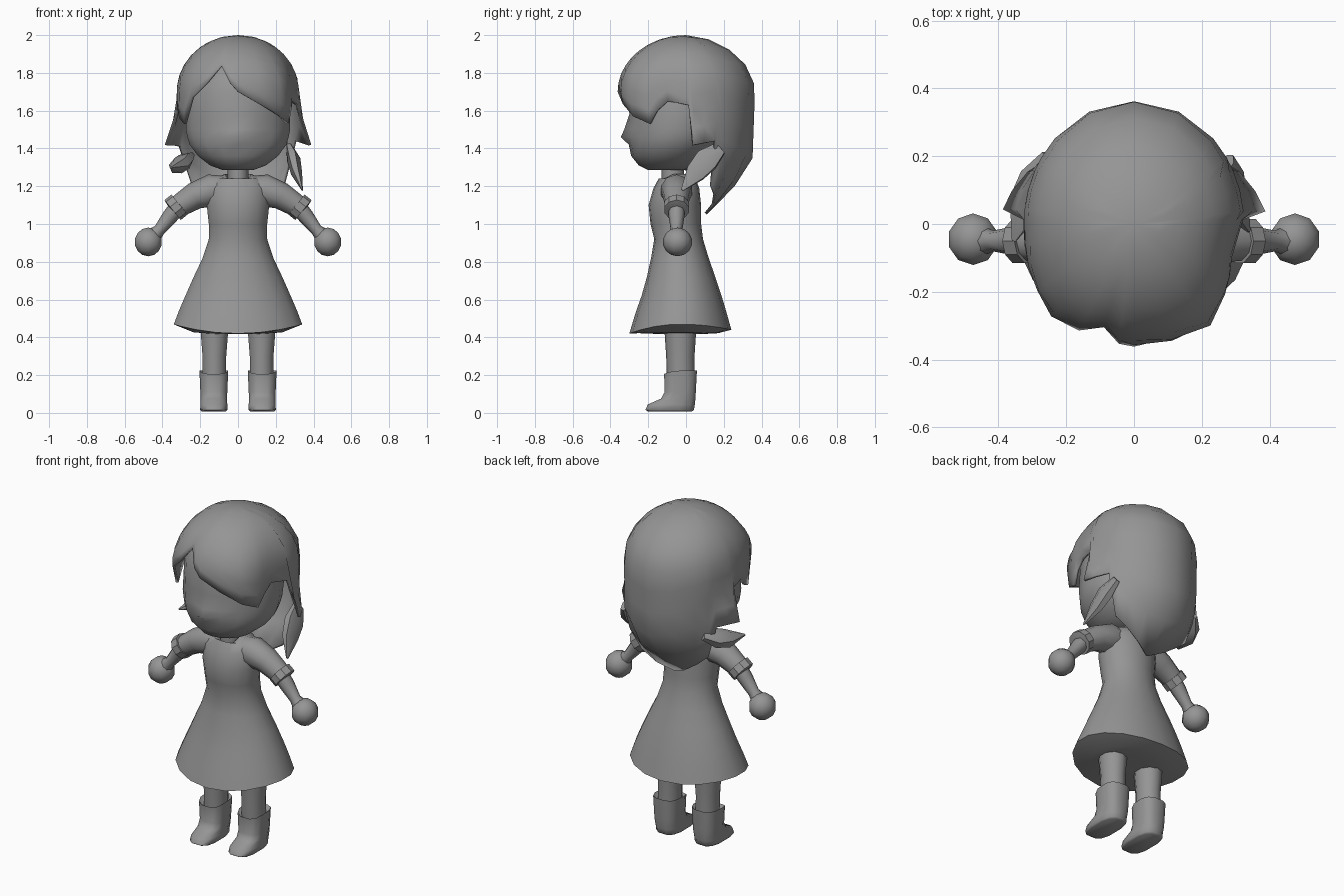
import bpy, bmesh
from math import sin, cos, pi, radians, sqrt
from mathutils import Vector

cube = bpy.data.objects.get("Cube")
if cube:
    bpy.data.objects.remove(cube, do_unlink=True)

grey = bpy.data.materials.new("plain grey")
grey.use_nodes = True
grey.diffuse_color = (0.3, 0.3, 0.3, 1)
grey.node_tree.nodes["Principled BSDF"].inputs["Base Color"].default_value = (0.3, 0.3, 0.3, 1)


def finish(name, bm, angle=50):
    bmesh.ops.recalc_face_normals(bm, faces=bm.faces)
    mesh = bpy.data.meshes.new(name)
    bm.to_mesh(mesh)
    bm.free()
    mesh.materials.append(grey)
    ob = bpy.data.objects.new(name, mesh)
    bpy.context.collection.objects.link(ob)
    bpy.ops.object.select_all(action='DESELECT')
    ob.select_set(True)
    bpy.context.view_layer.objects.active = ob
    bpy.ops.object.shade_smooth_by_angle(angle=radians(angle))
    return ob


def bridge(bm, loops):
    rings = [[bm.verts.new(p) for p in loop] for loop in loops]
    n = len(rings[0])
    for a, b in zip(rings, rings[1:]):
        for i in range(n):
            j = (i + 1) % n
            bm.faces.new((a[i], a[j], b[j], b[i]))
    bm.faces.new(rings[0])
    bm.faces.new(rings[-1])


def power(v, e):
    return abs(v) ** e * (1 if v > 0 else -1)


# Upright loft: each ring is (height, half width, front y, back y, front lift, side lift)
def loft(name, rings, n=16, x=0, boxy=1.0, angle=50):
    loops = []
    for z, w, yf, yb, *lift in rings:
        front, side = (lift + [0, 0])[:2]
        loop = []
        for i in range(n):
            a = 2 * pi * (i + 0.5 * (boxy < 1)) / n
            s, c = power(sin(a), boxy), power(cos(a), boxy)
            y = (yf + yb) / 2 - c * (yb - yf) / 2
            loop.append((x + w * s, y, z + front * max(c, 0) ** 2 + side * s * s))
        loops.append(loop)
    bm = bmesh.new()
    bridge(bm, loops)
    return finish(name, bm, angle)


# Round tube through (point, radius) stations
def tube(name, stations, n=8, flat=1.0, angle=50):
    pts = [Vector(p) for p, r in stations]
    loops = []
    for i, (p, r) in enumerate(stations):
        d = (pts[min(i + 1, len(pts) - 1)] - pts[max(i - 1, 0)]).normalized()
        u = d.cross(Vector((0, 1, 0))).normalized()
        v = d.cross(u)
        loops.append([pts[i] + r * (cos(2 * pi * k / n) * u + flat * sin(2 * pi * k / n) * v)
                      for k in range(n)])
    bm = bmesh.new()
    bridge(bm, loops)
    return finish(name, bm, angle)


def ball(name, centre, size, u=10, v=7):
    bm = bmesh.new()
    bmesh.ops.create_uvsphere(bm, u_segments=u, v_segments=v, radius=1)
    for vert in bm.verts:
        vert.co = Vector(a * b for a, b in zip(vert.co, size)) + Vector(centre)
    return finish(name, bm)


def lerp_keys(keys, t):
    for (a, va), (b, vb) in zip(keys, keys[1:]):
        if t <= b:
            return va + (vb - va) * max(t - a, 0) / (b - a)
    return keys[-1][1]


# Dress, closed underneath by a shallow bulge
loft("dress", [
    (0.418, 0.14, -0.15, 0.10),
    (0.422, 0.24, -0.25, 0.17, 0, 0.005),
    (0.44, 0.345, -0.30, 0.24, -0.02, 0.03),
    (0.53, 0.318, -0.267, 0.215, 0, 0.01),
    (0.62, 0.283, -0.235, 0.188),
    (0.72, 0.238, -0.207, 0.155),
    (0.82, 0.19, -0.185, 0.12),
    (0.92, 0.157, -0.168, 0.09),
    (1.00, 0.157, -0.188, 0.08),
    (1.10, 0.168, -0.198, 0.08),
    (1.19, 0.165, -0.172, 0.07),
    (1.24, 0.125, -0.145, 0.05),
    (1.265, 0.07, -0.13, 0.015, -0.06),
    (1.19, 0.05, -0.10, 0.0)], n=18)
loft("neck", [(1.15, 0.055, -0.13, -0.01), (1.33, 0.055, -0.13, -0.01)], n=8)

# Head, with the nose drawn out along the centre line of the face
head = loft("head", [
    (1.285, 0.08, -0.20, -0.01),
    (1.31, 0.15, -0.25, 0.05),
    (1.36, 0.215, -0.29, 0.12),
    (1.42, 0.26, -0.303, 0.17),
    (1.46, 0.272, -0.303, 0.19),
    (1.50, 0.28, -0.303, 0.20),
    (1.58, 0.28, -0.30, 0.22),
    (1.70, 0.27, -0.305, 0.22),
    (1.82, 0.215, -0.255, 0.18),
    (1.90, 0.12, -0.14, 0.10)], n=18)
NOSE = [(1.42, 0.0), (1.46, 0.042), (1.50, 0.024), (1.58, 0.0)]
for vert in head.data.vertices:
    if abs(vert.co.x) < 0.01 and vert.co.y < -0.2:
        vert.co.y -= lerp_keys(NOSE, vert.co.z)

# Hair: one shell whose hem follows the fringe, side locks and tail
WIDTH = [(1.0, 0.17), (1.05, 0.20), (1.2, 0.29), (1.4, 0.325), (1.7, 0.325)]
BACK = [(1.0, 0.06), (1.05, 0.11), (1.13, 0.21), (1.34, 0.352), (1.7, 0.365)]
FRONT = [(1.4, 0.30), (1.55, 0.335), (1.7, 0.362)]
# Hem height by angle around the head, from the back over the right side to the front and on
HEM = [(-180, 1.05), (-156, 1.09), (-134, 1.16), (-122, 1.21), (-116, 1.41), (-106, 1.42),
       (-97, 1.42), (-92, 1.60), (-80, 1.62), (-70, 1.56), (-58, 1.53), (-45, 1.67), (-30, 1.75),
       (-18, 1.84), (-8, 1.75), (0, 1.70), (20, 1.635), (40, 1.57), (55, 1.53), (63, 1.60),
       (73, 1.65), (92, 1.63), (96, 1.42), (106, 1.43), (116, 1.44), (122, 1.20), (134, 1.15),
       (156, 1.09), (180, 1.05)]
FLARE = [(85, 0.0), (94, 1.0), (98, 1.0), (112, 0.6), (122, 0.0)]
# Uneven fullness of the fringe
BULGE = [(-90, 1.0), (-60, 1.03), (-46, 1.07), (-25, 1.0), (15, 1.0), (40, 1.08), (57, 1.0),
         (73, 0.93), (95, 1.0)]


def hair_point(deg, z):
    a = radians(deg)
    dome = sqrt(max(0, 1 - ((z - 1.7) / 0.3) ** 2)) if z > 1.7 else 1
    depth = lerp_keys(FRONT, z) * dome if cos(a) > 0 else lerp_keys(BACK, z) * dome ** 1.15
    flick = lerp_keys(FLARE, abs(deg)) * 0.065 * min(1, max(0, (1.62 - z) / 0.2)) ** 1.4
    full = 1 + (lerp_keys(BULGE, deg) - 1) * min(1, (2.0 - z) / 0.25)
    return Vector((sin(a) * (lerp_keys(WIDTH, z) * dome * full + flick), -cos(a) * depth * full, z))


bm = bmesh.new()
rows = 9
crown = bm.verts.new((0, 0, 2.0))
columns = []
for a, hem in HEM[:-1]:
    columns.append([bm.verts.new(hair_point(a, 2.0 - (2.0 - hem) * (1 - cos(pi / 2 * k / rows)) ** 0.9))
                    for k in range(1, rows + 1)])
for i, col in enumerate(columns):
    nxt = columns[(i + 1) % len(columns)]
    bm.faces.new((crown, col[0], nxt[0]))
    for k in range(rows - 1):
        bm.faces.new((col[k], col[k + 1], nxt[k + 1], nxt[k]))
hair = finish("hair", bm, 60)
thick = hair.modifiers.new("thickness", 'SOLIDIFY')
thick.thickness = 0.015
thick.offset = -1

# Loose locks below the side hair
tube("left_low_lock", [((0.275, 0.18, 1.40), 0.02), ((0.295, 0.11, 1.34), 0.036),
                       ((0.31, 0.05, 1.27), 0.03), ((0.34, -0.02, 1.18), 0.004)], n=6, flat=2.0)
tube("right_low_lock", [((-0.25, 0.20, 1.36), 0.02), ((-0.285, 0.13, 1.33), 0.045),
                        ((-0.315, 0.06, 1.31), 0.045), ((-0.355, -0.05, 1.30), 0.005)],
     n=6, flat=1.3)

# Arms and legs
for s, side in ((1, "left"), (-1, "right")):
    y = -0.05
    tube(side + "_sleeve", [((s * 0.06, y, 1.185), 0.07), ((s * 0.14, y, 1.178), 0.086),
                            ((s * 0.23, y, 1.148), 0.072), ((s * 0.33, y, 1.085), 0.057)], n=10)
    tube(side + "_cuff", [((s * 0.309, y, 1.104), 0.05), ((s * 0.310, y, 1.103), 0.068),
                          ((s * 0.346, y, 1.074), 0.068), ((s * 0.347, y, 1.073), 0.04)],
         n=10, angle=35)
    tube(side + "_forearm", [((s * 0.31, y, 1.10), 0.045), ((s * 0.36, y, 1.04), 0.042),
                             ((s * 0.415, y, 0.97), 0.031), ((s * 0.45, y, 0.935), 0.045)])
    ball(side + "_hand", (s * 0.475, -0.045, 0.905), (0.076, 0.078, 0.076))
    loft(side + "_leg", [(0.15, 0.066, -0.10, 0.045), (0.30, 0.066, -0.105, 0.045),
                         (0.45, 0.078, -0.115, 0.055)], n=10, x=s * 0.125)
    loft(side + "_boot", [
        (0.008, 0.066, -0.205, 0.035),
        (0.016, 0.074, -0.218, 0.045),
        (0.045, 0.073, -0.205, 0.05),
        (0.075, 0.072, -0.135, 0.052),
        (0.11, 0.073, -0.115, 0.054),
        (0.225, 0.078, -0.118, 0.06, -0.02),
        (0.21, 0.064, -0.10, 0.045, -0.02)], n=12, x=s * 0.128, boxy=0.7, angle=60)
